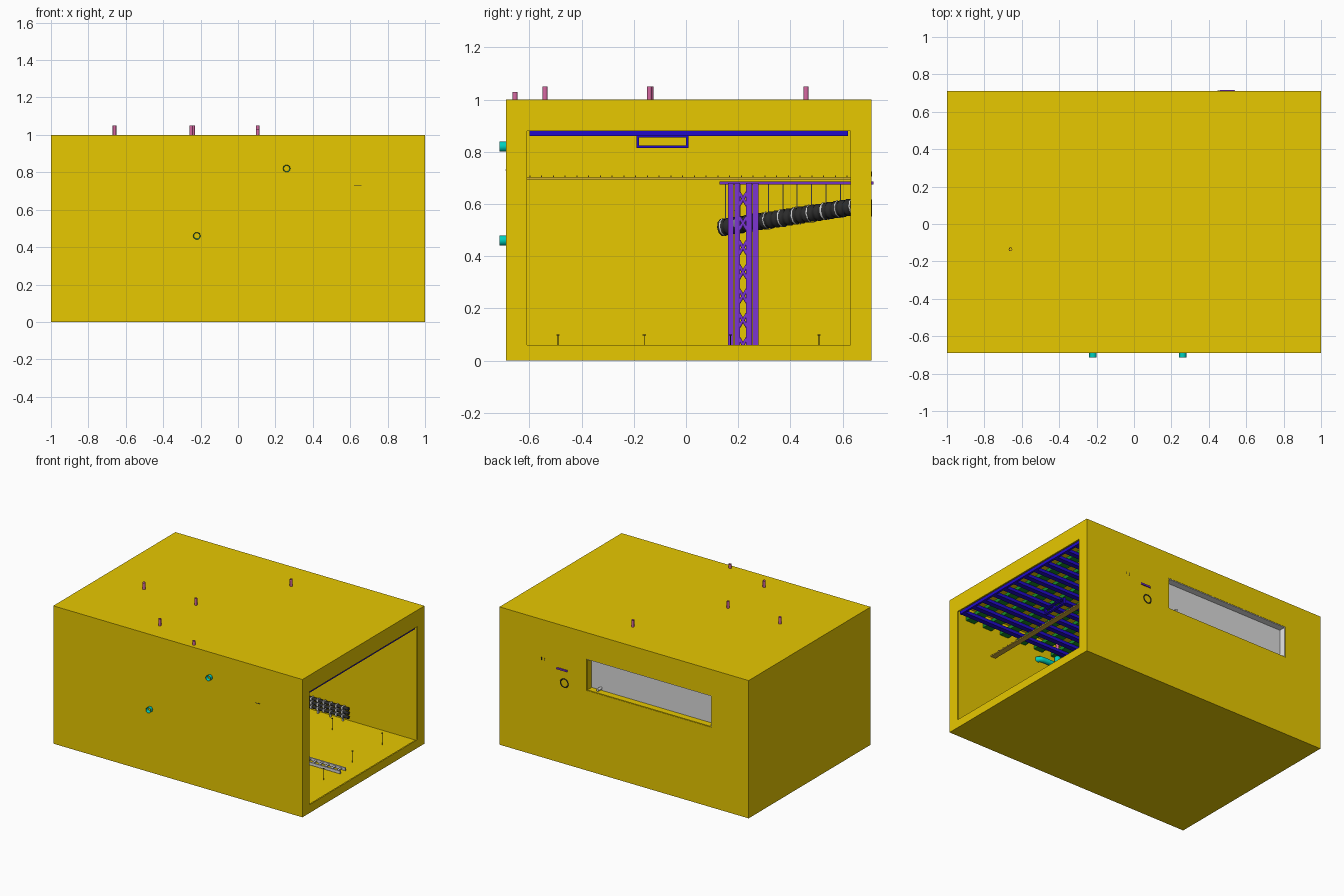
import bpy
from mathutils import Vector

if "Cube" in bpy.data.objects:
    bpy.data.objects.remove(bpy.data.objects["Cube"])


def material(name, r, g, b):
    m = bpy.data.materials.new(name)
    m.use_nodes = True
    m.diffuse_color = (r, g, b, 1)
    m.node_tree.nodes["Principled BSDF"].inputs["Base Color"].default_value = (r, g, b, 1)
    return m


yellow = material("wall yellow", .8, .58, 0)
teal = material("teal", 0, .65, .52)
pink = material("pink", .68, .14, .36)
purple = material("purple", .2, .035, .65)
blue = material("deep blue", .015, .003, .6)
green = material("green", .01, .27, .02)
black = material("black", .025, .025, .025)
grey = material("light grey", .7, .7, .7)
white = material("white", .85, .85, .85)
ochre = material("ochre", .65, .42, .04)

FACES = [(0, 1, 3, 2), (4, 6, 7, 5), (0, 4, 5, 1), (2, 3, 7, 6), (0, 2, 6, 4), (1, 5, 7, 3)]


def boxes(name, mat, spans):
    """One object made of blocks, each given as x, y and z ranges."""
    verts, faces = [], []
    for xs, ys, zs in spans:
        n = len(verts)
        verts += [(x, y, z) for x in xs for y in ys for z in zs]
        faces += [tuple(n + i for i in f) for f in FACES]
    mesh = bpy.data.meshes.new(name)
    mesh.from_pydata(verts, [], faces)
    mesh.materials.append(mat)
    ob = bpy.data.objects.new(name, mesh)
    bpy.context.collection.objects.link(ob)
    return ob


def tubes(name, mat, paths, radius, caps=False, sides=2, radii=None):
    """Round rods or open pipes along point paths."""
    cu = bpy.data.curves.new(name, "CURVE")
    cu.dimensions = "3D"
    cu.bevel_depth = radius
    cu.bevel_resolution = sides
    cu.use_fill_caps = caps
    for path in paths:
        sp = cu.splines.new("POLY")
        sp.points.add(len(path) - 1)
        for i, (point, co) in enumerate(zip(sp.points, path)):
            point.co = (*co, 1)
            point.radius = radii[i] if radii else 1
    cu.materials.append(mat)
    ob = bpy.data.objects.new(name, cu)
    bpy.context.collection.objects.link(ob)
    return ob


# Shell: thin floor, roof and walls, with a window hole in the back wall
T = .015
FRONT, BACK = -.69, .71
X0, X1 = -.7, .3
Z0, Z1 = .58, .81
END = .99
boxes("floor", yellow, [((-1, END), (FRONT, BACK), (0, T))])
boxes("roof", yellow, [((-1, END), (FRONT, BACK), (1 - T, 1))])
boxes("left_end_wall", yellow, [((-1, T - 1), (FRONT, BACK), (T, 1 - T))])
boxes("front_wall", yellow, [((T - 1, END), (FRONT, FRONT + T), (T, 1 - T))])
wall = (BACK - T, BACK)
boxes("back_wall", yellow, [
    ((T - 1, X0), wall, (T, 1 - T)), ((X1, END), wall, (T, 1 - T)),
    ((X0, X1), wall, (T, Z0)), ((X0, X1), wall, (Z1, 1 - T))])

# Open end: a flat frame around the doorway
frame = (END, 1)
boxes("doorway_frame", yellow, [
    (frame, (FRONT, -.61), (0, 1)), (frame, (.63, BACK), (0, 1)),
    (frame, (-.61, .63), (0, .06)), (frame, (-.61, .63), (.88, 1))])

# Recessed window
deep = (BACK - .055, BACK - .002)
boxes("window_panel", grey, [((X0, X1), (BACK - .06, BACK - .05), (Z0, Z1))])
boxes("window_liner_pale", white, [((X0, X0 + .005), deep, (Z0, Z1)),
                                   ((X0, X1), deep, (Z1 - .005, Z1))])
boxes("window_liner_yellow", yellow, [((X1 - .005, X1), deep, (Z0, Z1)),
                                      ((X0, X1), deep, (Z0, Z0 + .005))])
tubes("window_knob", grey, [[(.22, BACK - .05, .6), (.22, BACK - .01, .6)]], .01, True)

# Roof pipes
roof_pipes = [(-.66, -.135, 1.05), (-.24, -.14, 1.05), (-.25, -.54, 1.05),
              (.105, .46, 1.05), (.105, -.655, 1.03)]
tubes("roof_pipes", pink, [[(x, y, .88), (x, y, z)] for x, y, z in roof_pipes], .01)
tubes("roof_pipe_rim", pink, [[(-.66, -.135, 1.05), (-.66, -.135, 1.04)]], .01, radii=[1, .7])

# Wall pipes that turn along the front wall and then up
inlets = [(-.22, .46), (.26, .82)]
tubes("wall_pipes", teal, [
    [(x, -.715, z), (x, -.675, z), (x - .01, -.66, z), (x - .03, -.655, z),
     (x - .13, -.655, z), (x - .15, -.655, z + .01), (x - .155, -.655, z + .03),
     (x - .155, -.655, z + .07)] for x, z in inlets], .02, sides=3)
tubes("wall_pipe_rims", teal, [[(x, -.715, z), (x, -.693, z)] for x, z in inlets],
      .02, sides=3, radii=[1, .8])

# Ceiling grid: blue bars along the room, green bars across it
ys = [-.58 + .105 * i for i in range(12)]
xs = [-.9 + .145 * i for i in range(13)]
boxes("ceiling_bars", blue,
      [((-.95, .97), (y - .018, y + .018), (.86, .883)) for y in ys]
      + [((.97, .985), (-.6, .62), (.86, .883))])
boxes("ceiling_cross_bars", green,
      [((x - .035, x + .035), (-.67, .69), (.884, .91)) for x in xs])

# Hanging rectangular hoops below the ceiling
hoops = []
for x in (-.6, -.3, 0, .3, .6):
    span = (x - .01, x + .01)
    hoops += [(span, (-.19, .01), (.815, .825)), (span, (-.19, .01), (.855, .86)),
              (span, (-.19, -.18), (.825, .855)), (span, (0, .01), (.825, .855))]
boxes("ceiling_hoops", blue, hoops)

# Cross tray running between the side walls
boxes("cross_tray", ochre, [((.62, .66), (FRONT + T, BACK - T), (.694, .702))]
      + [((.62, .66), (-.6 + .045 * i, -.596 + .045 * i), (.702, .71)) for i in range(28)])
boxes("front_slot", black, [((.62, .66), (FRONT - .001, FRONT), (.729, .733))])
boxes("back_slots", black, [((x, x + .004), (BACK, BACK + .002), (.705, .725))
                            for x in (.635, .66)])

# Corrugated duct rising to the back wall
start, stop = Vector((.05, .14, .51)), Vector((.48, .69, .597))
STEPS = 96
duct = [start.lerp(stop, i / STEPS) for i in range(STEPS + 1)]
tubes("duct", black, [duct], .034, sides=3,
      radii=[1 if i % 4 < 2 else .86 for i in range(STEPS + 1)])
hangers = [start.lerp(stop, .02 + .1 * i) for i in range(10)]
step = (stop - start).normalized() * .004
tubes("duct_bands", grey, [[p - step, p + step] for p in hangers], .036, sides=3)
tubes("duct_hangers", grey, [[p, (p.x, p.y, .68)] for p in hangers], .002)

# Purple tray above the duct, poking through the back wall
tray = boxes("duct_tray", purple, [((-.04, .04), (-.02, 1.05), (.674, .686))])
for v in tray.data.vertices:
    p = start.lerp(stop, v.co.y)
    v.co.x, v.co.y = p.x + v.co.x, p.y

# Lattice tower: four pairs of legs with crossed braces
legs, braces = [], []
for x in (.22, .34):
    legs += [((x - .01, x + .01), (y, y + .022), (T, .68)) for y in (.16, .185, .23, .255)]
    for i in range(7):
        low, high = T + .093 * i, T + .093 * (i + 1)
        braces += [[(x, .19, low), (x, .247, high)], [(x, .247, low), (x, .19, high)]]
for y in (.17, .265):
    for i in range(5):
        low, high = T + .13 * i, T + .13 * (i + 1)
        braces += [[(.22, y, low), (.34, y, high)], [(.34, y, low), (.22, y, high)]]
boxes("tower_legs", purple, legs)
tubes("tower_braces", purple, braces, .007, True, 1)

# Floor posts with small heads
spots = [(x, y) for x in (-.8, -.4, 0, .4, .8) for y in (-.49, -.16, .17, .51)]
tubes("floor_posts", black, [[(x, y, T), (x, y, .1)] for x, y in spots], .002, True, 1)
tubes("floor_post_heads", black, [[(x, y, .097), (x, y, .101)] for x, y in spots], .006, True)

# Ladder rack lying on the floor
boxes("floor_rack", grey,
      [((-.6, .84), (y, y + .01), (.02, .04)) for y in (-.03, .03)]
      + [((x / 20, x / 20 + .015), (-.02, .03), (.026, .034)) for x in range(-12, 17)])

# Cable bundle along the back wall, held by pale clips on short feet
tubes("wall_cables", black, [[(-.8, .67, z), (.42, .67, z)] for z in (.05, .08, .11)], .012, True)
clips = [-.78 + .05 * i for i in range(24)]
boxes("cable_clips", white, [((x, x + .012), (.655, .685), (z - .011, z + .011))
                             for x in clips for z in (.05, .08, .11)])
boxes("cable_feet", grey, [((x, x + .01), (.665, .675), (T, .04)) for x in clips[1::2]])

# Duct outlet ring outside the back wall
bpy.ops.mesh.primitive_torus_add(location=(.48, BACK, .585), rotation=(1.5708, 0, 0),
                                 major_radius=.03, minor_radius=.004,
                                 major_segments=24, minor_segments=6)
ring = bpy.context.object
ring.name = "duct_outlet_ring"
ring.data.materials.append(black)
bpy.ops.object.shade_smooth_by_angle()
